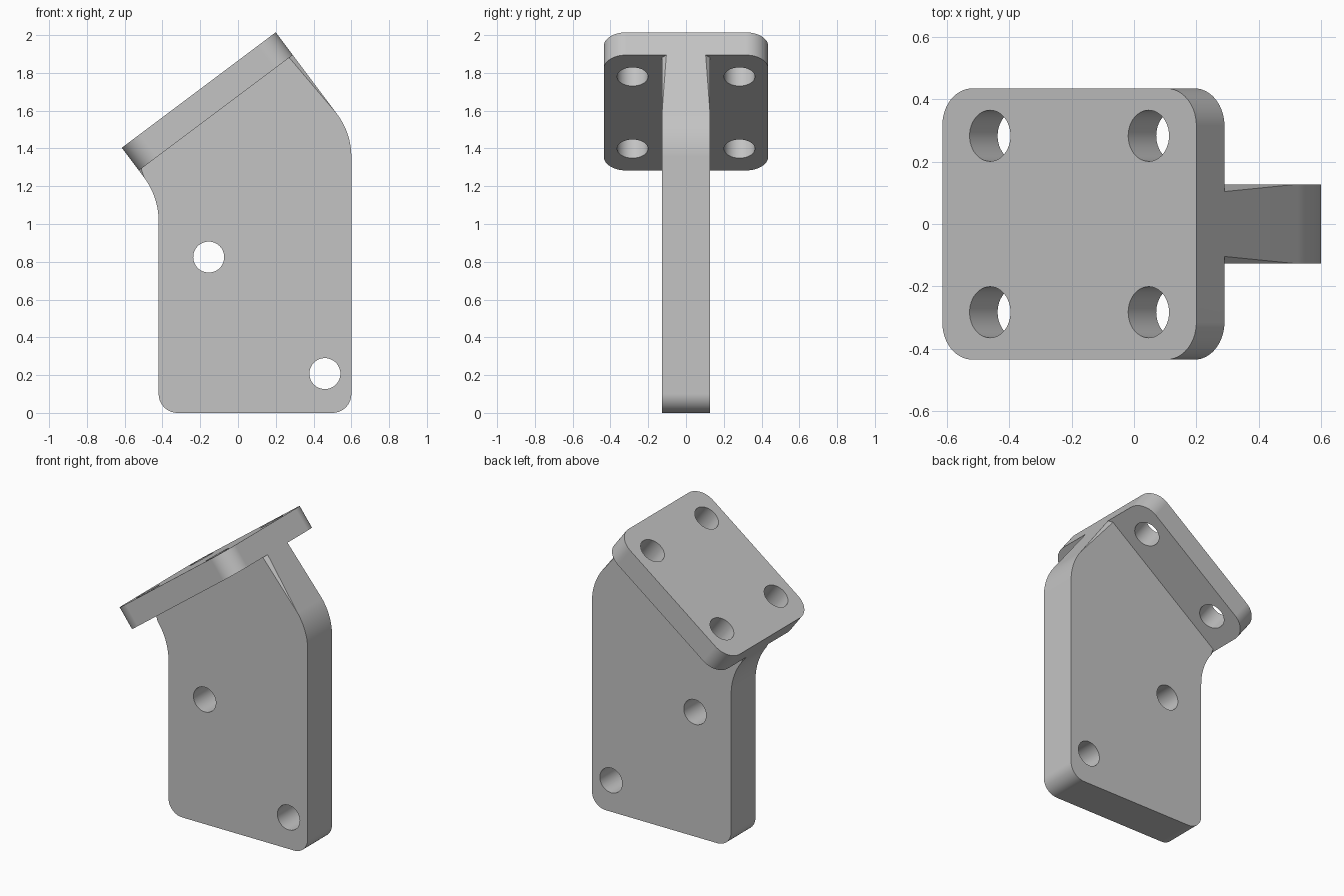
import bpy
import bmesh
import math
from mathutils import Matrix, Vector

cube = bpy.data.objects.get("Cube")
if cube:
    bpy.data.objects.remove(cube, do_unlink=True)

CHAMFER = 0.025
HOLE_RADIUS = 0.082

grey = bpy.data.materials.new("light_grey")
grey.use_nodes = True
grey.diffuse_color = (0.55, 0.55, 0.55, 1)
grey.node_tree.nodes["Principled BSDF"].inputs["Base Color"].default_value = grey.diffuse_color


def fillet(corners, steps=14):
    """Turn (x, y, radius) corners into an outline with tangent arcs."""
    points = []
    for i, (x, y, radius) in enumerate(corners):
        p = Vector((x, y))
        if radius == 0:
            points.append(p)
            continue
        a = (Vector(corners[i - 1][:2]) - p).normalized()
        b = (Vector(corners[(i + 1) % len(corners)][:2]) - p).normalized()
        half = a.angle(b) / 2
        centre = p + (a + b).normalized() * radius / math.sin(half)
        reach = radius / math.tan(half)
        start, end = p + a * reach - centre, p + b * reach - centre
        sweep = math.pi - 2 * half
        for k in range(steps + 1):
            t = k / steps
            arm = start * math.sin((1 - t) * sweep) + end * math.sin(t * sweep)
            points.append(centre + arm / math.sin(sweep))
    return points


def new_object(name, bm, matrix):
    bmesh.ops.recalc_face_normals(bm, faces=bm.faces[:])
    bm.transform(matrix)
    mesh = bpy.data.meshes.new(name)
    bm.to_mesh(mesh)
    bm.free()
    mesh.materials.append(grey)
    obj = bpy.data.objects.new(name, mesh)
    bpy.context.collection.objects.link(obj)
    return obj


def drilled_slab(name, outline, thickness, holes, matrix, open_end=False):
    """Chamfered slab with round through holes; open_end leaves the closing edge square."""
    bm = bmesh.new()
    low, high = ([bm.verts.new((p.x, p.y, z)) for p in outline]
                 for z in (-thickness / 2, thickness / 2))
    bm.faces.new(low[::-1])
    bm.faces.new(high)
    rims = []
    for i in range(len(outline)):
        j = (i + 1) % len(outline)
        bm.faces.new((low[i], low[j], high[j], high[i]))
        if j or not open_end:
            rims += [bm.edges.get((ring[i], ring[j])) for ring in (low, high)]
    bmesh.ops.bevel(bm, geom=rims, offset=CHAMFER, offset_type='OFFSET',
                    segments=1, profile=0.5, affect='EDGES')
    slab = new_object(name, bm, matrix)

    # Drill the holes
    bpy.ops.object.select_all(action='DESELECT')
    bpy.context.view_layer.objects.active = slab
    slab.select_set(True)
    for x, y in holes:
        bm = bmesh.new()
        bmesh.ops.create_cone(bm, cap_ends=True, segments=48, radius1=HOLE_RADIUS,
                              radius2=HOLE_RADIUS, depth=thickness * 2,
                              matrix=Matrix.Translation((x, y, 0)))
        drill = new_object("drill", bm, matrix)
        drill.hide_render = True
        cut = slab.modifiers.new("hole", 'BOOLEAN')
        cut.operation = 'DIFFERENCE'
        cut.solver = 'EXACT'
        cut.object = drill
        bpy.ops.object.modifier_apply(modifier=cut.name)
        bpy.data.objects.remove(drill, do_unlink=True)

    bpy.ops.object.shade_smooth_by_angle(angle=math.radians(25))
    weighted = slab.modifiers.new("flat_normals", 'WEIGHTED_NORMAL')
    weighted.keep_sharp = True
    return slab


# Tilted mounting plate
half_length, half_width, plate_thickness = 0.5095, 0.435, 0.15
tilt = math.atan2(3, 4)
plate_matrix = Matrix.Translation((-0.1625, 0, 1.649)) @ Matrix.Rotation(-tilt, 4, 'Y')
plate_outline = fillet([(sx * half_length, sy * half_width, 0.12)
                        for sx, sy in ((-1, -1), (1, -1), (1, 1), (-1, 1))])
plate_holes = [(sx * 0.318, sy * 0.283) for sx in (-1, 1) for sy in (-1, 1)]
drilled_slab("mounting_plate", plate_outline, plate_thickness, plate_holes, plate_matrix)

# Upright web, its slanted edges flush with the ends of the plate
left, right = -0.42, 0.6
seat = CHAMFER - plate_thickness / 2
top_left = plate_matrix @ Vector((-half_length, 0, seat))
top_right = plate_matrix @ Vector((half_length, 0, seat))
slope = 1 / math.tan(tilt)
web_outline = fillet([
    (top_left.x, top_left.z, 0),
    (left, top_left.z - (left - top_left.x) * slope, 0.39),
    (left, 0, 0.1),
    (right, 0, 0.1),
    (right, top_right.z - (right - top_right.x) * slope, 0.375),
    (top_right.x, top_right.z, 0),
])
drilled_slab("upright_web", web_outline, 0.255, [(-0.155, 0.825), (0.46, 0.208)],
             Matrix.Rotation(math.pi / 2, 4, 'X'), open_end=True)
